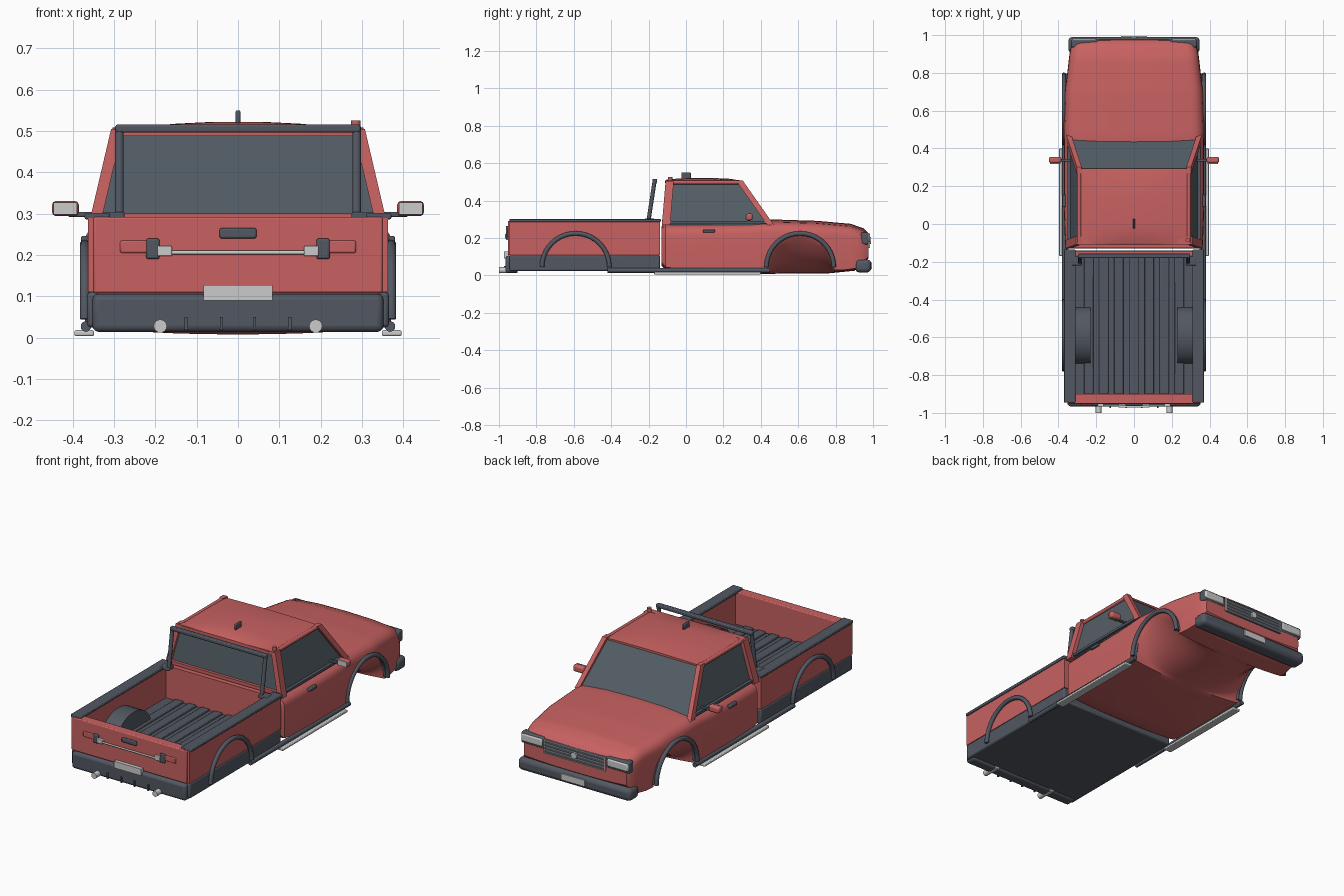
import bpy, bmesh, math
from mathutils import Vector

cube = bpy.data.objects.get("Cube")
if cube:
    bpy.data.objects.remove(cube, do_unlink=True)


def material(name, rgb):
    m = bpy.data.materials.new(name)
    m.use_nodes = True
    m.diffuse_color = (*rgb, 1)
    m.node_tree.nodes["Principled BSDF"].inputs["Base Color"].default_value = (*rgb, 1)
    return m


RED = material("red paint", (0.58, 0.12, 0.12))
DARK = material("dark trim", (0.085, 0.097, 0.122))
GLASS = material("tinted glass", (0.09, 0.115, 0.135))
LIGHT = material("light metal", (0.6, 0.6, 0.6))


def finish(name, bm, mat, smooth=False, bevel=0, segments=2):
    bmesh.ops.recalc_face_normals(bm, faces=bm.faces)
    me = bpy.data.meshes.new(name)
    bm.to_mesh(me)
    bm.free()
    me.materials.append(mat)
    ob = bpy.data.objects.new(name, me)
    bpy.context.collection.objects.link(ob)
    if bevel:
        mod = ob.modifiers.new("bevel", "BEVEL")
        mod.width, mod.segments = bevel, segments
    if smooth:
        bpy.ops.object.select_all(action="DESELECT")
        ob.select_set(True)
        bpy.context.view_layer.objects.active = ob
        bpy.ops.object.shade_smooth_by_angle(angle=math.radians(40))
    return ob


def box(name, x, y, z, mat, bevel=0.0, segments=2):
    """Box given by its (min, max) range on each axis."""
    bm = bmesh.new()
    bmesh.ops.create_cube(bm, size=1)
    for v in bm.verts:
        v.co = [r[0] + (c + 0.5) * (r[1] - r[0]) for r, c in zip((x, y, z), v.co)]
    return finish(name, bm, mat, bevel > 0, bevel, segments)


def loft(name, rings, mat, smooth=True):
    """Skin closed rings of equal length and cap both ends."""
    bm = bmesh.new()
    vs = [[bm.verts.new(p) for p in ring] for ring in rings]
    n = len(vs[0])
    for a, b in zip(vs, vs[1:]):
        for i in range(n):
            bm.faces.new((a[i], a[(i + 1) % n], b[(i + 1) % n], b[i]))
    bm.faces.new(vs[0])
    bm.faces.new(vs[-1])
    return finish(name, bm, mat, smooth)


def tube(name, pts, r, mat, sides=10):
    """Round bar following a path in a plane."""
    pts = [Vector(p) for p in pts]
    rings = []
    for i, p in enumerate(pts):
        t = (pts[min(i + 1, len(pts) - 1)] - pts[max(i - 1, 0)]).normalized()
        u = t.cross(Vector((1, 0, 0)) if abs(t.x) < 0.8 else Vector((0, 1, 0))).normalized()
        w = t.cross(u)
        ring = [2 * math.pi * k / sides for k in range(sides)]
        rings.append([p + r * (u * math.cos(a) + w * math.sin(a)) for a in ring])
    return loft(name, rings, mat)


def both(name, maker):
    for side, s in (("left", 1), ("right", -1)):
        maker(side + "_" + name, s)


def mbox(name, x, y, z, mat, bevel=0.0):
    both(name, lambda n, s: box(n, sorted((s * x[0], s * x[1])), y, z, mat, bevel))


def lerp(table, y):
    for (a, va), (b, vb) in zip(table, table[1:]):
        if y <= b:
            t = max(0, (y - a) / (b - a))
            return va + (vb - va) * t
    return table[-1][1]


# Cab and hood body: one skin whose lower edge rises into the wheel arches
WHEEL_Y, REAR_Y, ARCH = 0.61, -0.59, 0.18
WIDTH = [(-0.13, .345), (-0.11, .363), (0.1, .37), (0.45, .37), (0.7, .363), (0.9, .34), (0.95, .33), (0.975, .315)]
TOP = [(-0.13, .265), (-0.11, .283), (0.3, .288), (0.47, .299), (0.7, .292), (0.88, .276), (0.95, .252), (0.975, .225)]
EDGE = [(-0.13, .07), (-0.11, .045), (0, .03), (0.85, .03), (0.92, .04), (0.975, .10)]
BELLY = [(-0.13, .05), (-0.1, .02), (0.2, .008), (0.75, .01), (0.9, .025), (0.975, .09)]


def body_ring(y):
    w, top, edge, belly = (lerp(t, y) for t in (WIDTH, TOP, EDGE, BELLY))
    d = abs(y - WHEEL_Y)
    if d < ARCH:
        edge = max(edge, 0.04 + math.sqrt(ARCH ** 2 - d ** 2))
    half = [(w * f, belly + (edge - belly) * f ** 2.5) for f in (0, .2, .4, .55, .7, .82, .92, 1)]
    side = top - 0.065
    half += [(w * 1.005, edge + (side - edge) * f) for f in (0.3, 0.7)]
    for k in range(6):
        a = k * math.pi / 10
        half.append((w * (0.82 + 0.18 * math.cos(a)), max(edge, side) + (top - 0.012 - max(edge, side)) * math.sin(a)))
    half += [(w * 0.5, top - 0.003), (0, top)]
    return [(x, y, z) for x, z in half] + [(-x, y, z) for x, z in half[-2:0:-1]]


stations = [-0.13, -0.12, -0.11, -0.09, 0, 0.1, 0.2, 0.3, 0.38]
stations += [WHEEL_Y - (ARCH + 0.001) * math.cos(math.pi * k / 20) for k in range(21)]
stations += [0.82, 0.85, 0.88, 0.9, 0.92, 0.95, 0.965, 0.975]
loft("cab_and_hood_body", [body_ring(y) for y in stations], RED)

# Glass house, pillars and roof
def rect(x, y0, y1, z):
    return [(-x, y0, z), (x, y0, z), (x, y1, z), (-x, y1, z)]


loft("cab_glass", [rect(.34, -.115, .455, .27), rect(.287, -.092, .285, .5)], GLASS, False)


def pillar(name, s, low, high, size):
    a, b = Vector(low), Vector(high)
    rings = []
    for p in (a, b):
        rings.append([(s * (p.x + dx), p.y + dy, p.z) for dx, dy in
                      ((-size[0], -size[1]), (size[0], -size[1]), (size[0], size[1]), (-size[0], size[1]))])
    loft(name, rings, RED, False)


both("windshield_pillar", lambda n, s: pillar(n, s, (.345, .452, .27), (.29, .285, .508), (.013, .018)))
both("rear_pillar", lambda n, s: pillar(n, s, (.348, -.107, .27), (.293, -.087, .505), (.014, .022)))
both("roof_side_rail", lambda n, s: tube(n, [(s * .29, -.1, .498), (s * .29, .285, .498)], .011, RED))
box("rear_window_header", (-.29, .29), (-.11, -.08), (.488, .506), RED)
box("rear_window_sill", (-.34, .34), (-.128, -.1), (.27, .3), RED)
mbox("window_sill", (.325, .352), (-.1, .43), (.278, .292), DARK)

rings = []
for y, x, rise in ((-.112, .27, .004), (-.1, .287, .012), (0, .298, .02), (.12, .298, .021), (.24, .293, .015), (.295, .275, .004)):
    arc = [(x * f, y, .502 + rise * (1 - f * f)) for f in (-1, -.8, -.5, -.2, .2, .5, .8, 1)]
    rings.append(arc + [(x, y, .494), (-x, y, .494)])
loft("roof", rings, RED)
box("roof_fin", (-.006, .006), (-.025, .027), (.518, .55), DARK, .004)
tube("aerial_stub", [(.285, -.085, .5), (.285, -.085, .525)], .012, RED)

# Mirrors and door handles
mbox("mirror_arm", (.33, .41), (.33, .345), (.292, .304), DARK, .003)
mbox("mirror_housing", (.385, .45), (.322, .356), (.294, .331), RED, .01)
mbox("mirror_glass", (.39, .446), (.317, .323), (.298, .327), LIGHT)
mbox("door_handle", (.36, .38), (.09, .155), (.23, .246), DARK, .004)

# Cargo bed: lower tub, ribs, walls, rails
box("bed_tub", (-.365, .365), (-.945, -.14), (.025, .11), DARK, .008)
for i in range(-3, 4):
    box("bed_floor_rib", (i * .08 - .025, i * .08 + .025), (-.9, -.17), (.105, .12), DARK, .004)
mbox("bed_side_wall", (.325, .363), (-.945, -.14), (.11, .29), RED)
mbox("bed_rail", (.31, .371), (-.945, -.135), (.286, .302), DARK, .004)
box("bed_front_wall", (-.325, .325), (-.17, -.142), (.11, .29), RED)
box("tailgate", (-.35, .35), (-.952, -.9), (.108, .292), RED, .005)


def wheel_hump(name, s):
    rings = [[(s * x, REAR_Y + .15 * math.cos(math.pi * k / 14), .1 + .115 * math.sin(math.pi * k / 14))
              for k in range(15)] for x in (.23, .33)]
    loft(name, rings, DARK)


both("wheel_hump", wheel_hump)

# Roll bar behind the cab
both("roll_bar_leg", lambda n, s: tube(n, [(s * .287, -.2, .295), (s * .287, -.167, .51)], .011, DARK))
box("roll_bar_top", (-.296, .296), (-.18, -.155), (.496, .516), DARK, .005)
both("roll_bar_foot", lambda n, s: box(n, sorted((s * .275, s * .33)), (-.22, -.17), (.288, .304), DARK, .004))

# Tailgate fittings
box("tailgate_handle", (-.045, .045), (-.963, -.95), (.24, .265), DARK, .005)
tube("tailgate_bar", [(-.17, -.96, .206), (.17, -.96, .206)], .005, LIGHT)
mbox("bar_end", (.16, .195), (-.967, -.95), (.197, .222), LIGHT, .003)
mbox("bar_bracket", (.19, .222), (-.962, -.95), (.19, .24), DARK, .005)
mbox("bracket_fairing", (.215, .285), (-.958, -.95), (.205, .235), RED, .004)
box("rear_plate", (-.083, .083), (-.972, -.95), (.09, .127), LIGHT)

# Rear bumper and exhausts
box("rear_bumper", (-.352, .352), (-.965, -.9), (.014, .106), DARK, .015, 3)
for x in (-.125, -.04, .04, .125):
    box("bumper_fin", (x - .004, x + .004), (-.973, -.95), (.018, .05), DARK)
both("exhaust", lambda n, s: tube(n, [(s * .188, -1, .028), (s * .188, -.9, .028)], .016, LIGHT, 16))

# Wheel arch trims and side steps
def arch(name, s, cy, x, r):
    pts = [(s * x, cy + ARCH * math.cos(a), .045 + ARCH * math.sin(a))
           for a in (math.pi * k / 20 for k in range(21))]
    tube(name, pts, r, DARK)


for where, cy in (("front", WHEEL_Y), ("rear", REAR_Y)):
    both(where + "_arch_trim", lambda n, s: arch(n, s, cy, .371, .012))
    both(where + "_arch_lip", lambda n, s: arch(n, s, cy, .352, .009))
both("sill_tube", lambda n, s: tube(n, [(s * .368, -.42, .027), (s * .368, .45, .027)], .013, DARK))
mbox("side_step", (.348, .396), (-.17, .4), (.004, .018), LIGHT, .004)

# Front end: bumper, grille, lamps, plate
box("front_bumper", (-.348, .348), (.905, .99), (.016, .085), DARK, .022, 3)
box("front_plate", (-.07, .07), (.985, .995), (.035, .07), LIGHT)
box("grille", (-.19, .19), (.95, .98), (.145, .225), DARK, .004)
for k in range(5):
    box("grille_bar", (-.185, .185), (.975, .984), (.149 + k * .0175, .152 + k * .0175), LIGHT)
mbox("grille_side_frame", (.184, .19), (.975, .984), (.147, .224), LIGHT)
tube("grille_disc", [(0, .975, .187), (0, .99, .187)], .018, LIGHT, 16)
mbox("headlight_surround", (.19, .333), (.935, .977), (.166, .23), DARK, .008)
mbox("headlight", (.2, .328), (.94, .983), (.178, .222), LIGHT, .008)
